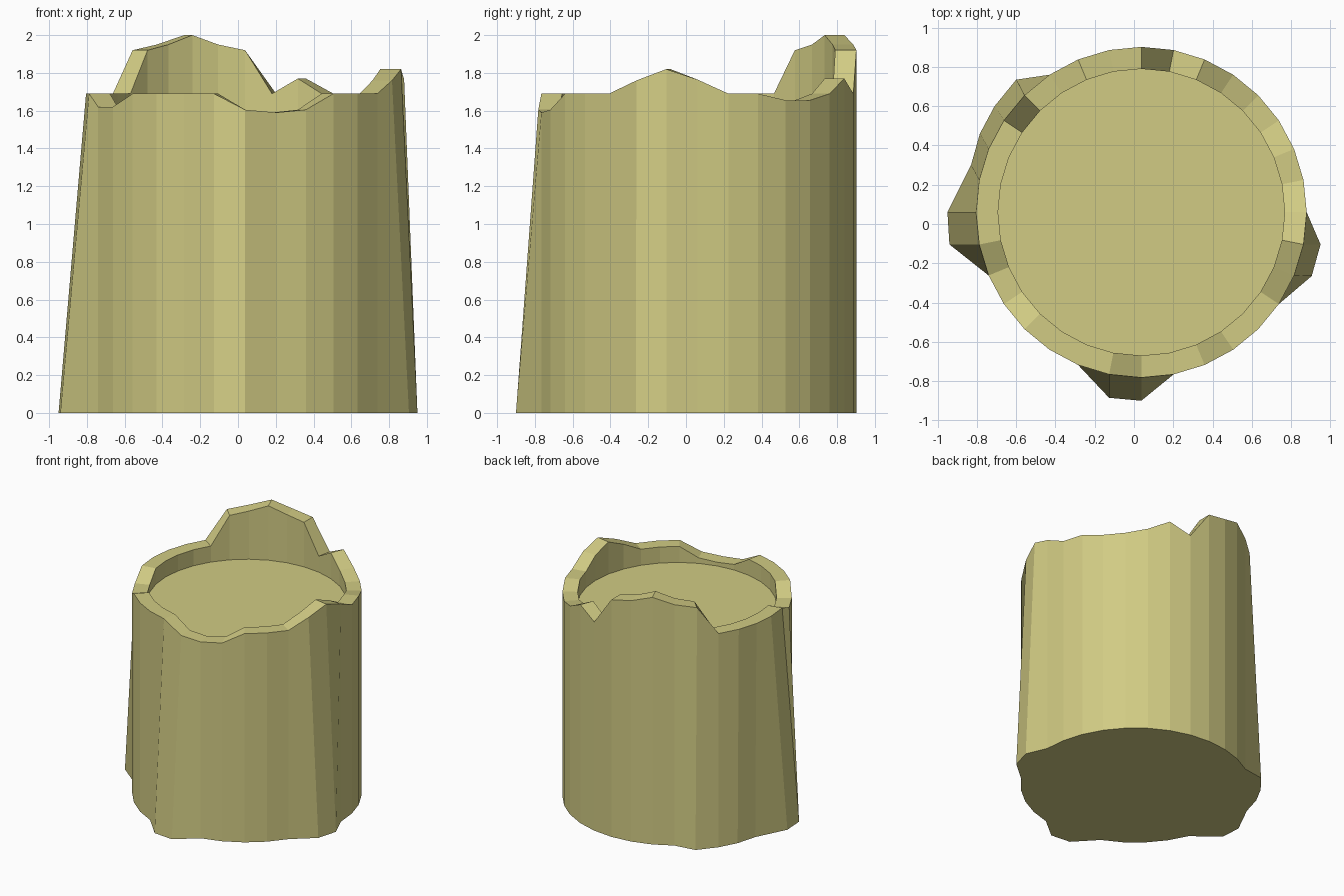
import bpy, bmesh, math

if "Cube" in bpy.data.objects:
    bpy.data.objects.remove(bpy.data.objects["Cube"])

SIDES = 32
CX, CY = 0.0375, 0.06          # centre of the trunk
R_OUT, R_IN = 0.842, 0.73
RIM, FLOOR = 1.69, 1.56

# Broken rim: heights that differ from the regular rim, by side number
rim_height = {0: 1.765, 3: 1.655, 4: 1.655, 6: 1.77, 8: 1.92, 9: 1.95, 10: 2.0,
              11: 1.95, 12: 1.92, 18: 1.62, 19: 1.62, 24: 1.605, 25: 1.59,
              26: 1.605, 30: 1.76, 31: 1.82}
# Root flares: foot positions pushed outward, by side number
root_foot = {12: (-.60, .735), 13: (-.71, .60), 14: (-.785, .46), 15: (-.83, .30),
             16: (-.95, .06), 17: (-.94, -.104), 23: (-.127, -.885), 24: (.037, -.90),
             30: (.905, -.265), 31: (.95, -.104)}

wood = bpy.data.materials.new("pale_wood")
wood.diffuse_color = (0.64, 0.60, 0.23, 1)
wood.use_nodes = True
wood.node_tree.nodes["Principled BSDF"].inputs["Base Color"].default_value = wood.diffuse_color


def ring_point(k, r):
    a = math.tau * k / SIDES
    return CX + r * math.cos(a), CY + r * math.sin(a)


def make_object(name, bm):
    bmesh.ops.recalc_face_normals(bm, faces=bm.faces)
    me = bpy.data.meshes.new(name)
    bm.to_mesh(me)
    bm.free()
    me.materials.append(wood)
    ob = bpy.data.objects.new(name, me)
    bpy.context.collection.objects.link(ob)
    return ob


# Stump: foot ring, outer rim, inner rim, cut floor
bm = bmesh.new()
rings = [[], [], [], []]
for k in range(SIDES):
    h = rim_height.get(k, RIM)
    outer, inner = ring_point(k, R_OUT), ring_point(k, R_IN)
    foot = root_foot.get(k, outer)
    for ring, (x, y), z in zip(rings, (foot, outer, inner, inner), (0, h, h, FLOOR)):
        ring.append(bm.verts.new((x, y, z)))

for lower, upper in zip(rings, rings[1:]):
    for k in range(SIDES):
        n = (k + 1) % SIDES
        bm.faces.new((lower[k], lower[n], upper[n], upper[k]))
bm.faces.new(rings[0][::-1])
bm.faces.new(rings[3])
make_object("tree_stump", bm)
